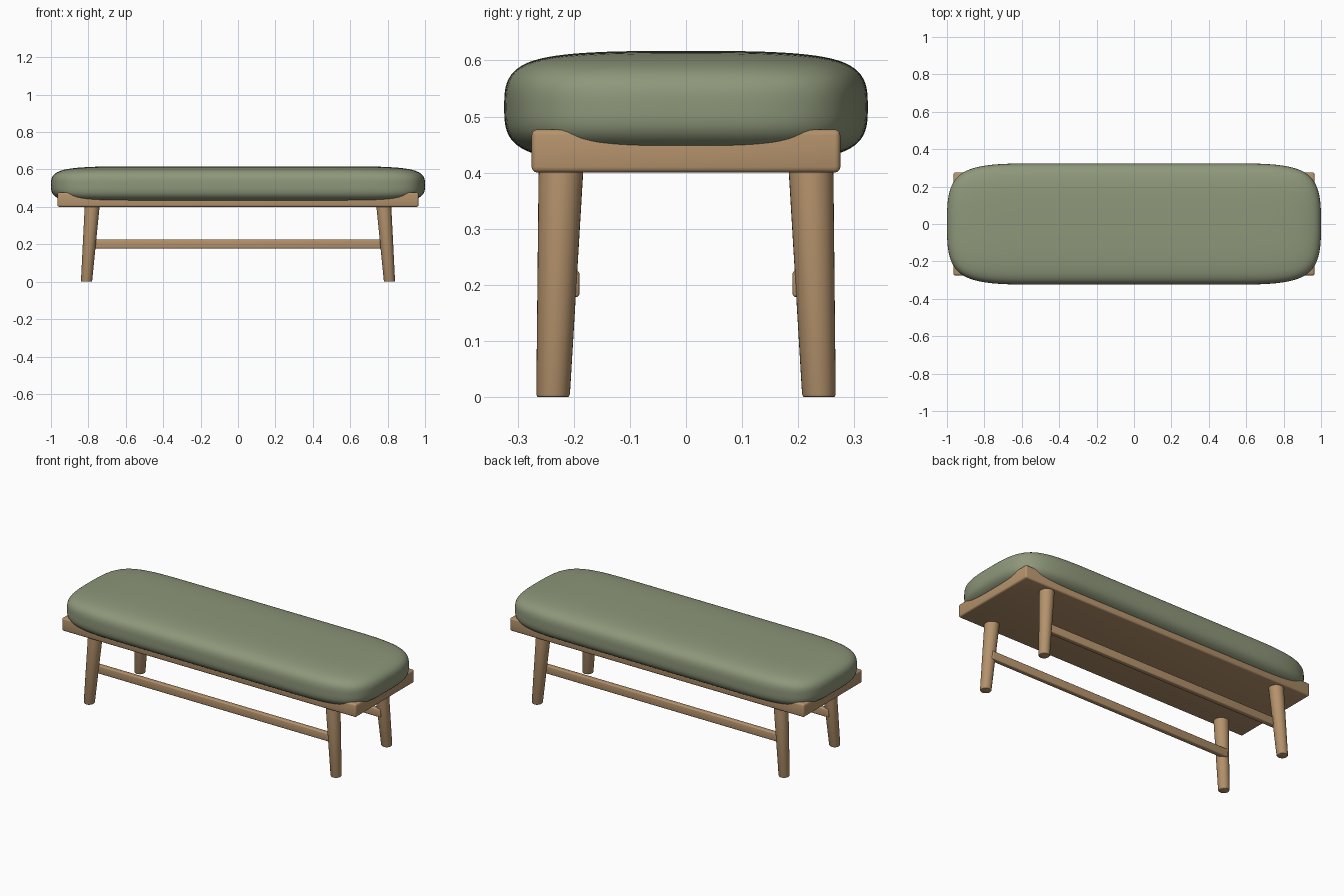
import bpy, bmesh, math
from mathutils import Vector

if "Cube" in bpy.data.objects:
    bpy.data.objects.remove(bpy.data.objects["Cube"])


def material(name, rgb):
    m = bpy.data.materials.new(name)
    m.diffuse_color = (*rgb, 1)
    m.use_nodes = True
    m.node_tree.nodes["Principled BSDF"].inputs["Base Color"].default_value = m.diffuse_color
    return m


fabric = material("sage fabric", (0.27, 0.31, 0.195))
wood = material("light wood", (0.46, 0.29, 0.15))


def add_object(name, bm, mat, smooth=True):
    bmesh.ops.recalc_face_normals(bm, faces=bm.faces)
    me = bpy.data.meshes.new(name)
    bm.to_mesh(me)
    bm.free()
    me.materials.append(mat)
    if smooth:
        for p in me.polygons:
            p.use_smooth = True
    ob = bpy.data.objects.new(name, me)
    bpy.context.collection.objects.link(ob)
    return ob


def box(name, size, centre, mat, bevel):
    bm = bmesh.new()
    bmesh.ops.create_cube(bm, size=1)
    for v in bm.verts:
        v.co = Vector(a * b for a, b in zip(v.co, size)) + Vector(centre)
    bmesh.ops.bevel(bm, geom=bm.edges[:], offset=bevel, segments=3,
                    profile=0.5, affect='EDGES')
    return add_object(name, bm, mat)


# cushion: box cage with support loops, softened by subdivision
bm = bmesh.new()
bmesh.ops.create_cube(bm, size=1)
for v in bm.verts:
    v.co = (v.co.x * 2, v.co.y * 0.648, 0.517 + v.co.z * 0.2)
for co, no in (((0, 0, 0), (1, 0, 0)), ((0.53, 0, 0), (1, 0, 0)),
               ((-0.53, 0, 0), (1, 0, 0)), ((0, 0, 0), (0, 1, 0)),
               ((0, 0, 0.517), (0, 0, 1))):
    bmesh.ops.bisect_plane(bm, geom=bm.verts[:] + bm.edges[:] + bm.faces[:],
                           plane_co=co, plane_no=no)
cushion = add_object("cushion", bm, fabric)
sub = cushion.modifiers.new("soften", 'SUBSURF')
sub.levels = sub.render_levels = 4

# seat frame
box("seat_frame", (1.93, 0.55, 0.077), (0, 0, 0.4385), wood, 0.01)


# splayed, tapered round legs
def leg(name, sx, sy, n=32):
    bm = bmesh.new()
    rings = []
    for z, r in ((0, 0.026), (0.001, 0.028), (0.005, 0.030), (0.41, 0.040)):
        t = z / 0.4
        cx, cy = sx * (0.81 - 0.03 * t), sy * (0.237 - 0.014 * t)
        rings.append([bm.verts.new((cx + r * math.cos(2 * math.pi * i / n),
                                    cy + r * math.sin(2 * math.pi * i / n), z))
                      for i in range(n)])
    for a, b in zip(rings, rings[1:]):
        for i in range(n):
            j = (i + 1) % n
            bm.faces.new((a[i], a[j], b[j], b[i]))
    bm.faces.new(rings[0])
    bm.faces.new(rings[-1])
    return add_object(name, bm, wood)


for side, sx in (("left", -1), ("right", 1)):
    for end, sy in (("front", -1), ("back", 1)):
        leg(f"{end}_{side}_leg", sx, sy)

# long stretchers between the legs
for end, sy in (("front", -1), ("back", 1)):
    box(f"{end}_stretcher", (1.6, 0.03, 0.048), (0, sy * 0.205, 0.202), wood, 0.006)

# smooth shading with crisp edges
bpy.ops.object.select_all(action='DESELECT')
for ob in bpy.context.collection.objects:
    if ob.name != "cushion":
        ob.select_set(True)
        bpy.context.view_layer.objects.active = ob
bpy.ops.object.shade_smooth_by_angle(angle=math.radians(35))
